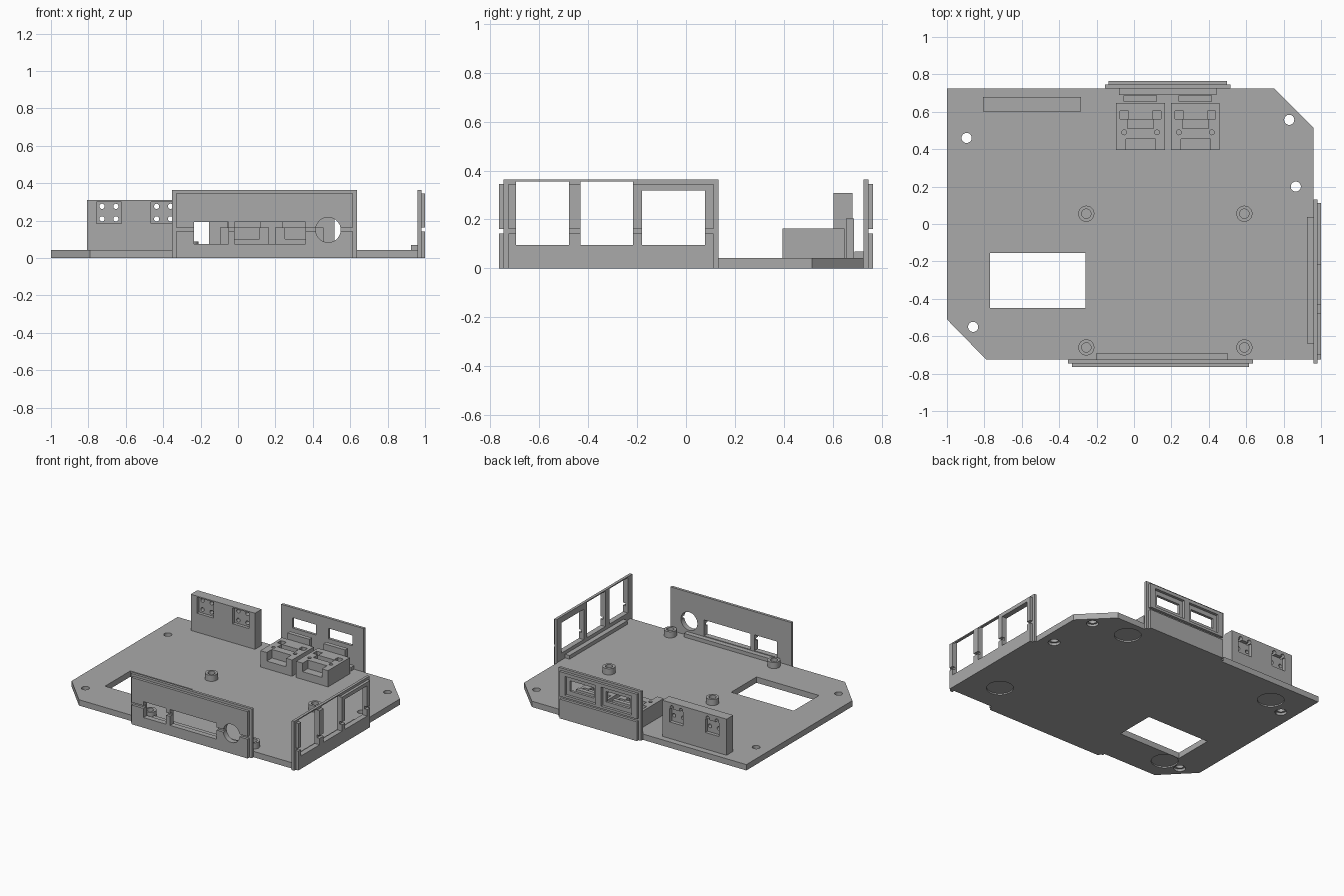
import bpy, bmesh, math
from mathutils import Matrix, Vector

if "Cube" in bpy.data.objects:
    bpy.data.objects.remove(bpy.data.objects["Cube"])

grey = bpy.data.materials.new("light_grey")
grey.diffuse_color = (0.4, 0.4, 0.4, 1)
grey.use_nodes = True
grey.node_tree.nodes["Principled BSDF"].inputs["Base Color"].default_value = grey.diffuse_color


def finish(name, bm):
    me = bpy.data.meshes.new(name)
    bmesh.ops.recalc_face_normals(bm, faces=bm.faces)
    bm.to_mesh(me)
    bm.free()
    me.materials.append(grey)
    ob = bpy.data.objects.new(name, me)
    bpy.context.collection.objects.link(ob)
    return ob


def box(name, a, b):
    lo = [min(p, q) for p, q in zip(a, b)]
    hi = [max(p, q) for p, q in zip(a, b)]
    bm = bmesh.new()
    bmesh.ops.create_cube(bm, size=1)
    for v in bm.verts:
        v.co = [l + (c + 0.5) * (h - l) for l, h, c in zip(lo, hi, v.co)]
    return finish(name, bm)


def cylinder(name, a, b, r, n=32):
    a, b = Vector(a), Vector(b)
    bm = bmesh.new()
    rot = Vector((0, 0, 1)).rotation_difference(b - a).to_matrix().to_4x4()
    bmesh.ops.create_cone(bm, cap_ends=True, segments=n, radius1=r, radius2=r,
                          depth=(b - a).length,
                          matrix=Matrix.Translation((a + b) / 2) @ rot)
    return finish(name, bm)


def combine(ob, other, op='DIFFERENCE'):
    m = ob.modifiers.new("cut", 'BOOLEAN')
    m.operation, m.solver, m.object = op, 'EXACT', other
    bpy.context.view_layer.objects.active = ob
    bpy.ops.object.modifier_apply(modifier=m.name)
    bpy.data.objects.remove(other)


def smooth(ob):
    bpy.ops.object.select_all(action='DESELECT')
    ob.select_set(True)
    bpy.context.view_layer.objects.active = ob
    bpy.ops.object.shade_smooth_by_angle(angle=math.radians(30))


# base plate with two clipped corners
T = 0.043
outline = [(-1, 0.725), (-1, -0.51), (-0.79, -0.725), (0.96, -0.725),
           (0.96, 0.515), (0.75, 0.725)]
bm = bmesh.new()
face = bm.faces.new([bm.verts.new((x, y, 0)) for x, y in outline])
ext = bmesh.ops.extrude_face_region(bm, geom=[face])
for g in ext["geom"]:
    if isinstance(g, bmesh.types.BMVert):
        g.co.z = T
plate = finish("base_plate", bm)
combine(plate, box("c", (-0.77, -0.45, -0.1), (-0.26, -0.155, 0.1)))

# mounting holes with counterbores underneath
for x, y in [(-0.895, 0.46), (0.83, 0.557), (0.865, 0.2), (-0.86, -0.55)]:
    combine(plate, cylinder("c", (x, y, -0.1), (x, y, 0.1), 0.027))
    combine(plate, cylinder("c", (x, y, -0.1), (x, y, 0.018), 0.04))

# shallow round foot recesses underneath
for x, y in [(-0.74, 0.54), (-0.72, -0.54), (0.75, -0.5), (0.55, 0.59)]:
    combine(plate, cylinder("c", (x, y, -0.1), (x, y, 0.01), 0.09, 48))
smooth(plate)

# standoffs with blind screw holes
for x in (-0.255, 0.59):
    for y in (-0.66, 0.055):
        s = cylinder("standoff", (x, y, T - 0.005), (x, y, 0.088), 0.043)
        combine(s, cylinder("c", (x, y, 0.05), (x, y, 0.2), 0.025))
        smooth(s)


# stepped edge panels: u runs along the edge, d points outwards
def front(u, d, z): return (u, -0.725 - d, z)
def back(u, d, z): return (u, 0.725 + d, z)
def right(u, d, z): return (0.96 + d, u, z)


def panel(name, at, u0, u1, lip, windows):
    p = box(name, at(u0, 0, 0), at(u1, 0.02, 0.363))
    # raised outer skin, split by a horizontal groove
    for z0, z1 in ((0, 0.142), (0.162, 0.345)):
        combine(p, box("c", at(u0 + 0.02, 0.01, z0), at(u1 - 0.02, 0.04, z1)), 'UNION')
    for a, b, z0, z1 in windows:
        combine(p, box("c", at(a, -0.1, z0), at(b, 0.1, z1)))
    box(name + "_support_lip", at(lip[0], 0, T - 0.003), at(lip[1], -0.036, 0.07))
    return p


fp = panel("front_panel", front, -0.352, 0.635, (-0.2, 0.5),
           [(-0.235, -0.05, 0.075, 0.192), (-0.018, 0.36, 0.075, 0.192)])
combine(fp, cylinder("c", front(0.482, -0.1, 0.15), front(0.482, 0.1, 0.15), 0.067))
smooth(fp)

panel("right_panel", right, -0.745, 0.132, (-0.64, 0.037),
      [(-0.694, -0.478, 0.095, 0.355), (-0.431, -0.216, 0.095, 0.355),
       (-0.18, 0.077, 0.095, 0.318)])

bp = panel("back_panel", back, -0.155, 0.517, (-0.08, 0.44),
           [(-0.065, 0.13, 0.212, 0.288), (0.23, 0.425, 0.212, 0.288)])
for u in (0.0325, 0.3275):
    combine(bp, box("c", back(u - 0.125, 0.02, 0.18), back(u + 0.125, 0.1, 0.32)))

# pair of connector holders, each with a stop plate behind
for cx in (0.035, 0.328):
    h = box("connector_holder", (cx - 0.13, 0.395, T - 0.003), (cx + 0.13, 0.648, 0.163))
    cuts = [(-0.077, 0.08, 0.3, 0.455, 0.1), (-0.07, 0.07, 0.51, 0.558, 0.135)]
    for x0, x1, y0, y1, z in cuts:
        combine(h, box("c", (cx + x0, y0, z), (cx + x1, y1, 0.3)))
    for s in (-1, 1):
        combine(h, box("c", (cx + s * 0.064, 0.562, 0.1), (cx + s * 0.109, 0.605, 0.3)))
        combine(h, cylinder("c", (cx + s * 0.088, 0.49, 0.1), (cx + s * 0.088, 0.49, 0.3), 0.013, 20))
    smooth(h)
    box("stop_plate", (cx - 0.09, 0.655, T - 0.003), (cx + 0.088, 0.686, 0.205))

# upright mounting block with two recessed sockets and pin holes
block = box("socket_block", (-0.807, 0.602, T - 0.003), (-0.283, 0.68, 0.309))
for cx in (-0.69, -0.398):
    combine(block, box("c", (cx - 0.067, 0.5, 0.183), (cx + 0.067, 0.625, 0.3)))
    combine(block, box("c", (cx - 0.055, 0.655, 0.165), (cx + 0.055, 0.8, 0.265)))
    for s in (-1, 1):
        for z in (0.209, 0.276):
            combine(block, cylinder("c", (cx + s * 0.037, 0.5, z), (cx + s * 0.037, 0.9, z), 0.014, 20))
smooth(block)
